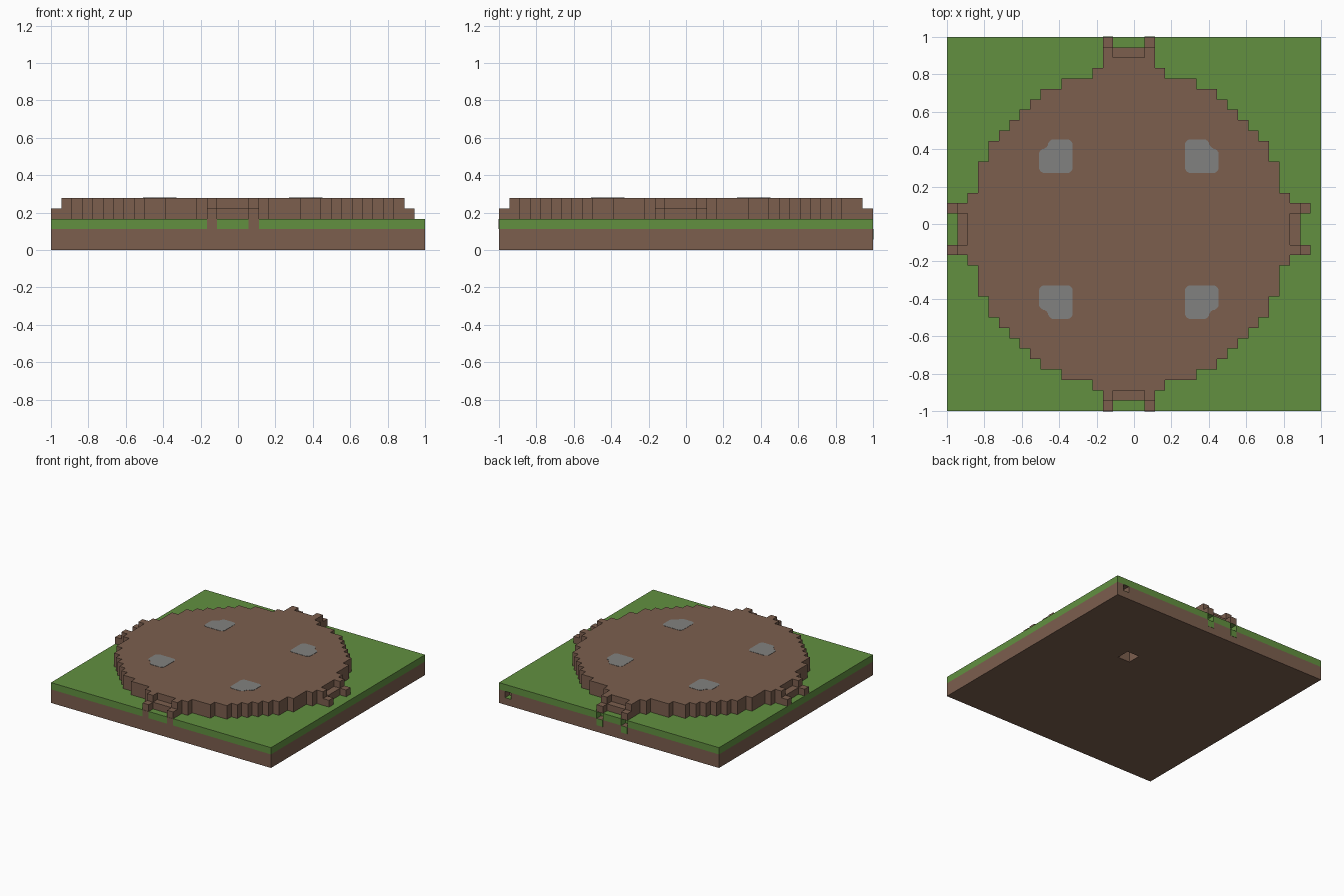
import bpy
import bmesh
from math import isqrt

cube = bpy.data.objects.get("Cube")
if cube:
    bpy.data.objects.remove(cube, do_unlink=True)

U = 1 / 18            # one block
MID = -U / 2          # centre of the round platform


def material(name, rgb):
    mat = bpy.data.materials.new(name)
    mat.use_nodes = True
    mat.diffuse_color = (*rgb, 1)
    bsdf = mat.node_tree.nodes["Principled BSDF"]
    bsdf.inputs["Base Color"].default_value = (*rgb, 1)
    bsdf.inputs["Roughness"].default_value = 0.9
    return mat


SOIL = material("soil_brown", (0.20, 0.114, 0.076))
GRASS = material("grass_green", (0.122, 0.28, 0.051))
STONE = material("stone_grey", (0.222, 0.222, 0.215))


def finish(bm, name, mat):
    bmesh.ops.recalc_face_normals(bm, faces=bm.faces)
    mesh = bpy.data.meshes.new(name)
    bm.to_mesh(mesh)
    bm.free()
    mesh.materials.append(mat)
    obj = bpy.data.objects.new(name, mesh)
    bpy.context.collection.objects.link(obj)
    return obj


def box(name, low, high, mat):
    bm = bmesh.new()
    bmesh.ops.create_cube(bm, size=1)
    for v in bm.verts:
        v.co = [a if c < 0 else b for c, a, b in zip(v.co, low, high)]
    return finish(bm, name, mat)


def prism(name, outline, z0, z1, mat, round_by=0):
    bm = bmesh.new()
    face = bm.faces.new([bm.verts.new((x, y, z0)) for x, y in outline])
    if round_by:
        bmesh.ops.bevel(bm, geom=list(bm.verts), offset=round_by,
                        segments=4, profile=0.5, affect='VERTICES')
        face = bm.faces[:][0]
    ext = bmesh.ops.extrude_face_region(bm, geom=[face], use_keep_orig=True)
    for v in ext["geom"]:
        if isinstance(v, bmesh.types.BMVert):
            v.co.z = z1
    return finish(bm, name, mat)


def carve(target, low, high):
    cutter = box("cutter", low, high, target.data.materials[0])
    cutter.hide_render = True
    mod = target.modifiers.new("carve", 'BOOLEAN')
    mod.operation = 'DIFFERENCE'
    mod.solver = 'EXACT'
    mod.object = cutter
    bpy.context.view_layer.objects.active = target
    bpy.ops.object.modifier_apply(modifier=mod.name)
    bpy.data.objects.remove(cutter, do_unlink=True)


# Square ground slab in two layers
soil = box("soil_slab", (-1, -1, 0), (1, 1, 2 * U), SOIL)
grass = box("grass_layer", (-1, -1, 2 * U), (1, 1, 3 * U), GRASS)

# Round platform with a stepped edge
right_edge = []
for row in range(-15, 16):
    x = MID + (isqrt(236 - row * row) + 0.5) * U
    right_edge += [(x, MID + (row - 0.5) * U), (x, MID + (row + 0.5) * U)]
left_edge = [(2 * MID - x, y) for x, y in reversed(right_edge)]
outline = []
for p in right_edge + left_edge:
    # skip the middle points of straight runs
    if len(outline) > 1 and all(abs(q[0] - p[0]) < 1e-6 for q in outline[-2:]):
        outline.pop()
    outline.append(p)
prism("round_platform", outline, 3 * U, 5 * U, SOIL)

# Entrances: a low step between two tall blocks, with short posts outside
SIDES = {"front": (0, -1, 0), "back": (0, 1, 1), "left": (1, 0, 0), "right": (-1, 0, 0)}


def entrance_box(name, side, near, far, a, b, top):
    dx, dy, shift = SIDES[side]
    ends = sorted((dx + dy) * (d + shift) * U + MID for d in (near, far))
    across = (MID + a * U, MID + b * U)
    xs, ys = (ends, across) if dx else (across, ends)
    box(f"{side}_{name}", (xs[0], ys[0], 3 * U), (xs[1], ys[1], top * U), SOIL)


for side in SIDES:
    entrance_box("step", side, 15.5, 16.5, -1.5, 1.5, 4)
    for label, a in (("a", -2.5), ("b", 1.5)):
        entrance_box("block_" + label, side, 15.5, 16.5, a, a + 1, 5)
        entrance_box("post_" + label, side, 16.5, 17.5, a, a + 1, 4)
box("back_landing", (MID - 2.5 * U, MID + 15.5 * U, 3 * U),
    (MID + 2.5 * U, MID + 16.5 * U, 5 * U), SOIL)

# Post footings in the slab: soil at the front, hollow over grass at the back
for label, a in (("a", -2.5), ("b", 1.5)):
    x0, x1 = MID + a * U, MID + (a + 1) * U
    box("front_footing_" + label, (x0, -1.002, 2 * U), (x1, -0.998, 3 * U), SOIL)
    carve(grass, (x0, 1 - U, U), (x1, 1.1, 3 * U - 0.001))
    box("back_footing_" + label, (x0, 0.998, U), (x1, 1.002, 2 * U), GRASS)

# Small hollows in the slab: one in the back face, one underneath
carve(soil, (16 * U, 1 - U, U), (17 * U, 1.1, 2 * U - 0.001))
box("back_hollow_floor", (16 * U, 1 - U, U), (17 * U, 1, U + 0.002), GRASS)
carve(soil, (5 * U, 5 * U, -0.1), (7 * U, 7 * U, 2 * U - 0.002))

# Four rounded stone patches, each with its outer corner notched
near, notch, far = 5.4 * U, 7.75 * U, 8.65 * U
corner = [(near, near), (far, near), (far, notch), (notch, notch),
          (notch, far), (near, far)]
for sx, wide in ((1, "left"), (-1, "right")):
    for sy, deep in ((1, "back"), (-1, "front")):
        pts = [(MID + sx * x, MID + sy * y) for x, y in corner]
        prism(f"stone_patch_{deep}_{wide}", pts, 5 * U, 5 * U + 0.002, STONE, 0.03)
